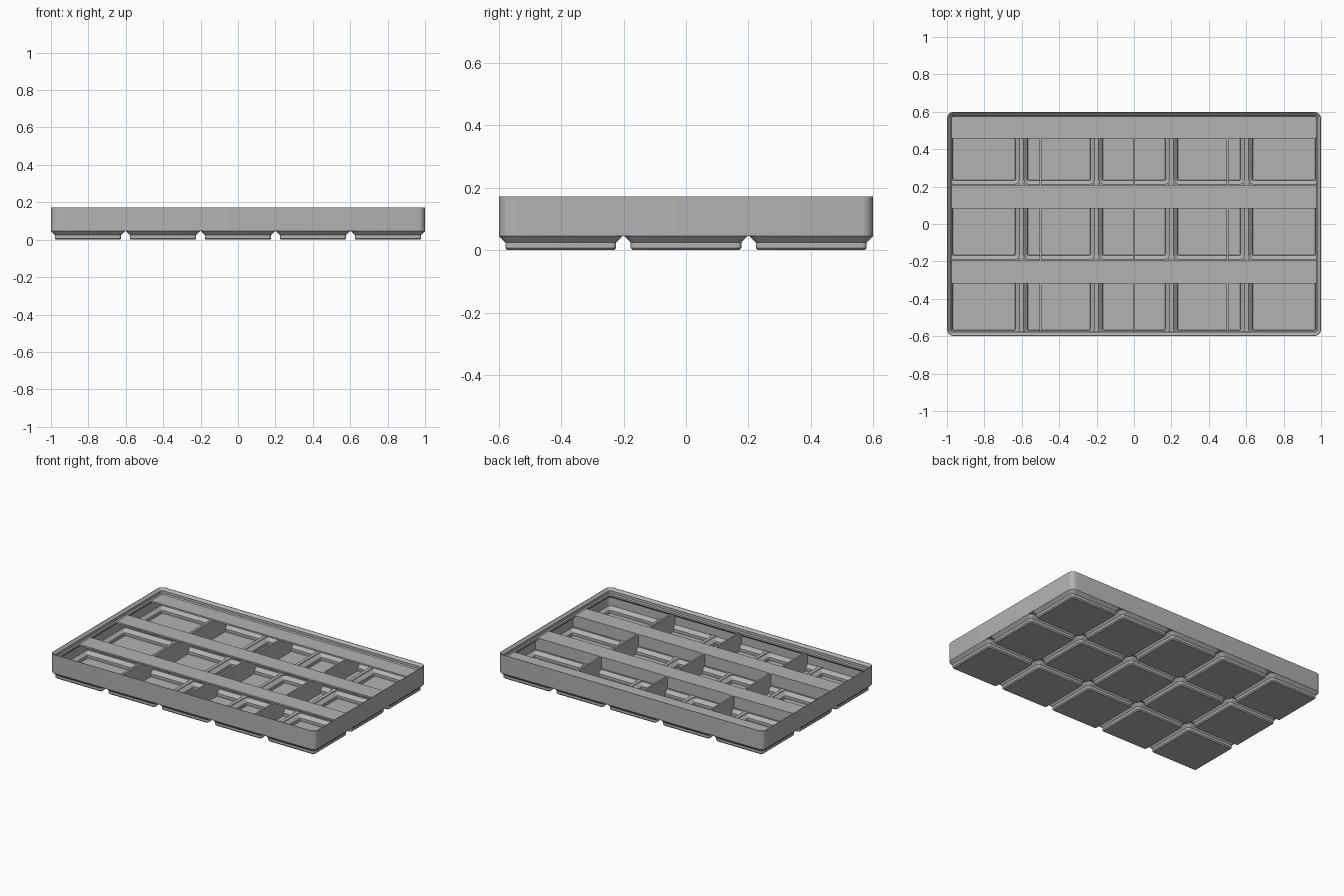
import bpy, bmesh, math

cube = bpy.data.objects.get("Cube")
if cube:
    bpy.data.objects.remove(cube, do_unlink=True)

grey = bpy.data.materials.new("plain_grey")
grey.use_nodes = True
colour = (0.45, 0.45, 0.45, 1)
grey.diffuse_color = colour
grey.node_tree.nodes["Principled BSDF"].inputs["Base Color"].default_value = colour

CELL = 0.401             # spacing of the feet
HALF_X, HALF_Y = 1.0, 0.599
RADIUS = 0.036           # outer corner radius
SHELF_TOP = 0.134
THICK = 0.011


def finish(name, bm, smooth=False):
    bmesh.ops.recalc_face_normals(bm, faces=bm.faces)
    mesh = bpy.data.meshes.new(name)
    bm.to_mesh(mesh)
    bm.free()
    mesh.materials.append(grey)
    obj = bpy.data.objects.new(name, mesh)
    bpy.context.collection.objects.link(obj)
    if smooth:
        bpy.ops.object.select_all(action='DESELECT')
        obj.select_set(True)
        bpy.context.view_layer.objects.active = obj
        bpy.ops.object.shade_smooth_by_angle(angle=math.radians(30))
    return obj


def ring(bm, cx, cy, hx, hy, r, z, steps=6):
    """Rounded rectangle of vertices."""
    verts = []
    for corner, (sx, sy) in enumerate([(1, 1), (-1, 1), (-1, -1), (1, -1)]):
        for i in range(steps + 1):
            a = (corner + i / steps) * math.pi / 2
            verts.append(bm.verts.new((cx + sx * (hx - r) + r * math.cos(a),
                                       cy + sy * (hy - r) + r * math.sin(a), z)))
    return verts


def loft(bm, cx, cy, hx, hy, profile, closed):
    """Sweep (inset, z) points round a rounded rectangle."""
    rings = [ring(bm, cx, cy, hx - d, hy - d, max(RADIUS - d, 0.004), z)
             for d, z in profile]
    pairs = list(zip(rings, rings[1:]))
    if closed:
        pairs.append((rings[-1], rings[0]))
    else:
        bm.faces.new(rings[0])
        bm.faces.new(rings[-1])
    for a, b in pairs:
        n = len(a)
        for i in range(n):
            j = (i + 1) % n
            bm.faces.new((a[i], a[j], b[j], b[i]))


def prism(bm, x0, x1, outline):
    """Extrude a (y, z) outline from x0 to x1."""
    a = [bm.verts.new((x0, y, z)) for y, z in outline]
    b = [bm.verts.new((x1, y, z)) for y, z in outline]
    bm.faces.new(a)
    bm.faces.new(b)
    for i in range(len(a)):
        j = (i + 1) % len(a)
        bm.faces.new((a[i], a[j], b[j], b[i]))


def box(bm, x0, x1, y0, y1, z0, z1):
    prism(bm, x0, x1, [(y0, z0), (y1, z0), (y1, z1), (y0, z1)])


# Outer wall with the stepped stacking lip
bm = bmesh.new()
loft(bm, 0, 0, HALF_X, HALF_Y,
     [(0, 0.046), (0, 0.172), (0.003, 0.172), (0.018, 0.157), (0.018, 0.14),
      (0.025, SHELF_TOP), (0.025, 0.122), (0.0095, 0.107), (0.0095, 0.046)], True)
finish("outer_wall", bm, True)

# Hollow feet, one cup per cell
foot_profile = [(0.028, 0), (0.0204, 0.0076), (0.0204, 0.0248), (0, 0.0453),
                (0.001, 0.055), (0.009, 0.055), (0.009, 0.051),
                (0.030, 0.0295), (0.030, 0.012), (0.033, 0.0095)]
feet_y = [j * CELL for j in (-1, 0, 1)]
for i in range(-2, 3):
    for y in feet_y:
        bm = bmesh.new()
        loft(bm, i * CELL, y, 0.198, 0.198, foot_profile, False)
        finish("hollow_foot", bm, True)

# Floor ridges over the seams between feet
bm = bmesh.new()
seams_x = [(i - 1.5) * CELL for i in range(4)]
seams_y = [-CELL / 2, CELL / 2]
for x in seams_x:
    box(bm, x - THICK, x + THICK, 0.01 - HALF_Y, HALF_Y - 0.01, 0.047, 0.055)
for y in seams_y:
    box(bm, 0.01 - HALF_X, HALF_X - 0.01, y - THICK, y + THICK, 0.047, 0.055)
finish("floor_ridges", bm)

# Cross dividers, reaching down into the feet
dividers_x = (-0.5, 0, 0.5)
bm = bmesh.new()
for x in dividers_x:
    x0, x1 = x - THICK / 2, x + THICK / 2
    box(bm, x0, x1, 0.005 - HALF_Y, HALF_Y - 0.005, 0.05, SHELF_TOP)
    for y in feet_y:
        half = [(0.172, 0.006), (0.172, 0.027), (0.194, 0.0515)]
        prism(bm, x0, x1, [(y + w, z) for w, z in half]
              + [(y - w, z) for w, z in reversed(half)])
finish("cross_dividers", bm)

# Row dividers
bm = bmesh.new()
for y in seams_y:
    box(bm, 0.005 - HALF_X, HALF_X - 0.005, y - THICK / 2, y + THICK / 2,
        0.05, SHELF_TOP)
finish("row_dividers", bm)

# Label shelves with triangular gussets beneath
shelf_under = SHELF_TOP - THICK
for back in seams_y + [HALF_Y - 0.015]:
    bm = bmesh.new()
    front = back - 0.118 - (0.01 if back > 0.5 else 0)
    box(bm, 0.018 - HALF_X, HALF_X - 0.018, front, back, shelf_under, SHELF_TOP)
    finish("label_shelf", bm)
    bm = bmesh.new()
    for k in range(-7, 8):
        x = k * 0.125
        if x not in dividers_x:
            prism(bm, x - 0.005, x + 0.005,
                  [(front + 0.006, shelf_under), (back, shelf_under), (back, 0.053)])
    finish("shelf_gussets", bm)
